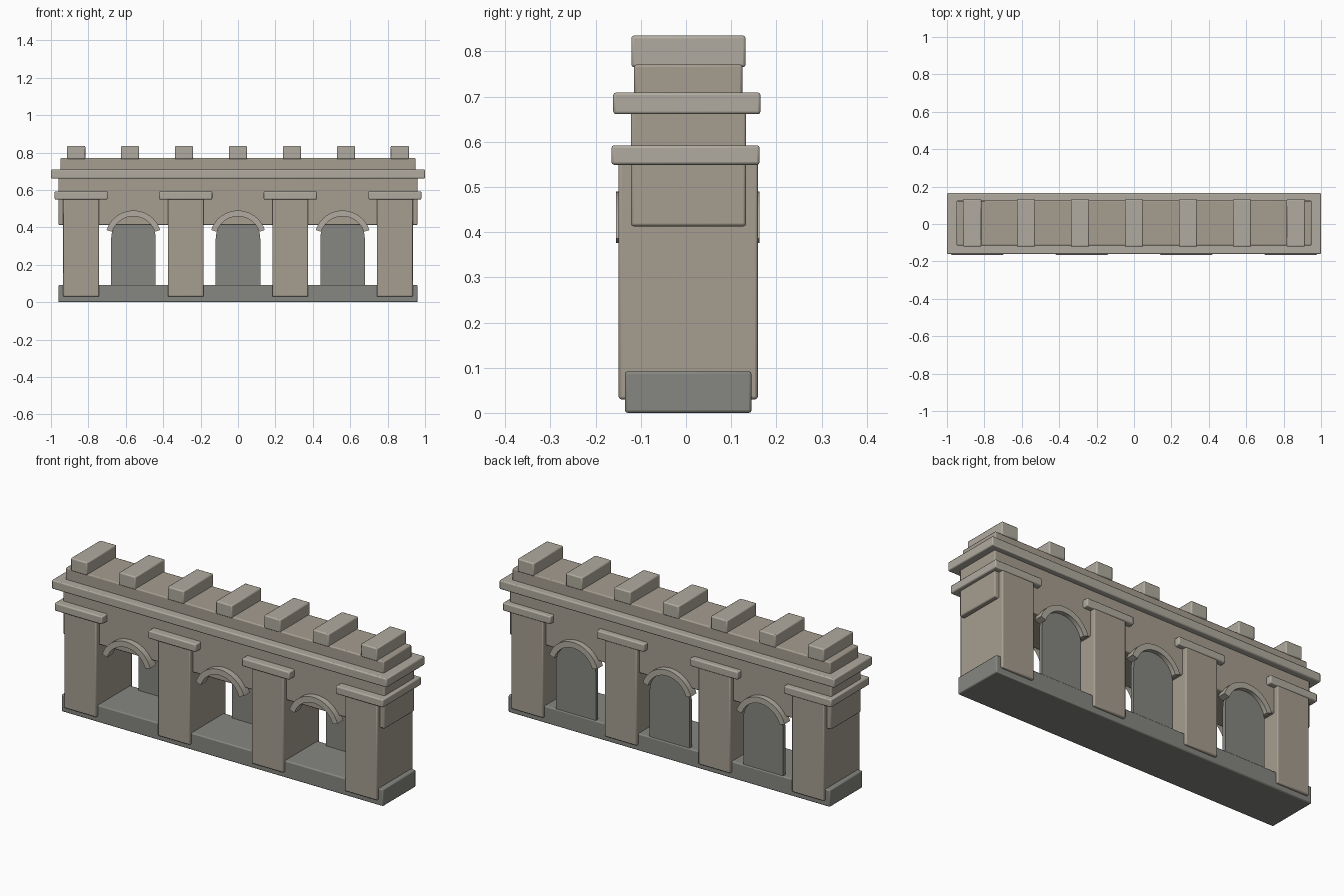
import bpy, bmesh
from math import cos, sin, pi, radians

if "Cube" in bpy.data.objects:
    bpy.data.objects.remove(bpy.data.objects["Cube"])

YC = 0.005  # depth centre of the masonry


def material(name, rgb):
    m = bpy.data.materials.new(name)
    m.diffuse_color = (*rgb, 1)
    m.use_nodes = True
    m.node_tree.nodes["Principled BSDF"].inputs["Base Color"].default_value = m.diffuse_color
    return m


STONE = material("stone", (0.38, 0.34, 0.28))
TRIM = material("trim_stone", (0.44, 0.41, 0.35))
DARK = material("dark_stone", (0.24, 0.24, 0.22))


def finish(name, bm, mat, bevel=0):
    bmesh.ops.recalc_face_normals(bm, faces=bm.faces)
    mesh = bpy.data.meshes.new(name)
    bm.to_mesh(mesh)
    bm.free()
    mesh.materials.append(mat)
    ob = bpy.data.objects.new(name, mesh)
    bpy.context.collection.objects.link(ob)
    if bevel:
        mod = ob.modifiers.new("soft_edges", 'BEVEL')
        mod.width = bevel
        mod.segments = 2
    bpy.context.view_layer.objects.active = ob
    ob.select_set(True)
    bpy.ops.object.shade_smooth_by_angle(angle=radians(30))
    ob.select_set(False)
    return ob


def block(name, x, width, y0, y1, z0, z1, mat, bevel=0.006):
    bm = bmesh.new()
    bmesh.ops.create_cube(bm, size=1)
    for v in bm.verts:
        v.co = (x + v.co.x * width,
                (y0 + y1) / 2 + v.co.y * (y1 - y0),
                (z0 + z1) / 2 + v.co.z * (z1 - z0))
    return finish(name, bm, mat, bevel)


def arc(x, z, r, a0, a1, n=20):
    angles = [radians(a0 + (a1 - a0) * i / n) for i in range(n + 1)]
    return [(x + r * cos(a), z + r * sin(a)) for a in angles]


def arch_ring(name, x, y0, y1):
    # curved moulding made of quads between an outer and an inner arc
    bm = bmesh.new()
    outer, inner = (arc(x, 0.339, r, 18, 162) for r in (0.151, 0.120))
    rows = [[bm.verts.new((p[0], y, p[1])) for p, y in
             ((o, y0), (o, y1), (i, y1), (i, y0))] for o, i in zip(outer, inner)]
    for a, b in zip(rows, rows[1:]):
        for k in range(4):
            bm.faces.new((a[k], a[(k + 1) % 4], b[(k + 1) % 4], b[k]))
    bm.faces.new(rows[0])
    bm.faces.new(rows[-1])
    return finish(name, bm, TRIM)


def arch_panel(name, x, y0, y1):
    # round-headed panel extruded from its outline
    bm = bmesh.new()
    pts = [(x - 0.119, 0.08), (x + 0.119, 0.08)] + arc(x, 0.341, 0.119, 0, 180)
    face = bm.faces.new([bm.verts.new((px, y0, pz)) for px, pz in pts])
    ext = bmesh.ops.extrude_face_region(bm, geom=[face])
    for v in ext["geom"]:
        if isinstance(v, bmesh.types.BMVert):
            v.co.y = y1
    return finish(name, bm, DARK)


# long horizontal courses
block("base_plinth", 0, 1.92, -0.135, 0.145, 0, 0.092, DARK)
block("upper_wall", 0, 1.92, -0.122, 0.133, 0.413, 0.68, STONE)
block("cornice", 0, 2.0, -0.161, 0.165, 0.661, 0.709, TRIM)
block("parapet", 0, 1.90, -0.115, 0.125, 0.70, 0.771, STONE)

# piers with capitals
for i in range(4):
    x = (i - 1.5) * 0.559
    block(f"pier_{i + 1}", x, 0.192, -0.149, 0.159, 0.03, 0.56, STONE)
    block(f"capital_{i + 1}", x, 0.284, -0.165, 0.163, 0.549, 0.592, TRIM)

# arch mouldings on both faces and recess panels at the back
for i in range(3):
    x = (i - 1) * 0.559
    arch_ring(f"front_arch_{i + 1}", x, -0.155, -0.105)
    arch_ring(f"back_arch_{i + 1}", x, 0.115, 0.163)
    arch_panel(f"arch_panel_{i + 1}", x, 0.12, 0.14)

# merlons along the top
for i in range(7):
    block(f"merlon_{i + 1}", (i - 3) * 0.2885, 0.098, -0.121, 0.132, 0.765, 0.835, TRIM)
